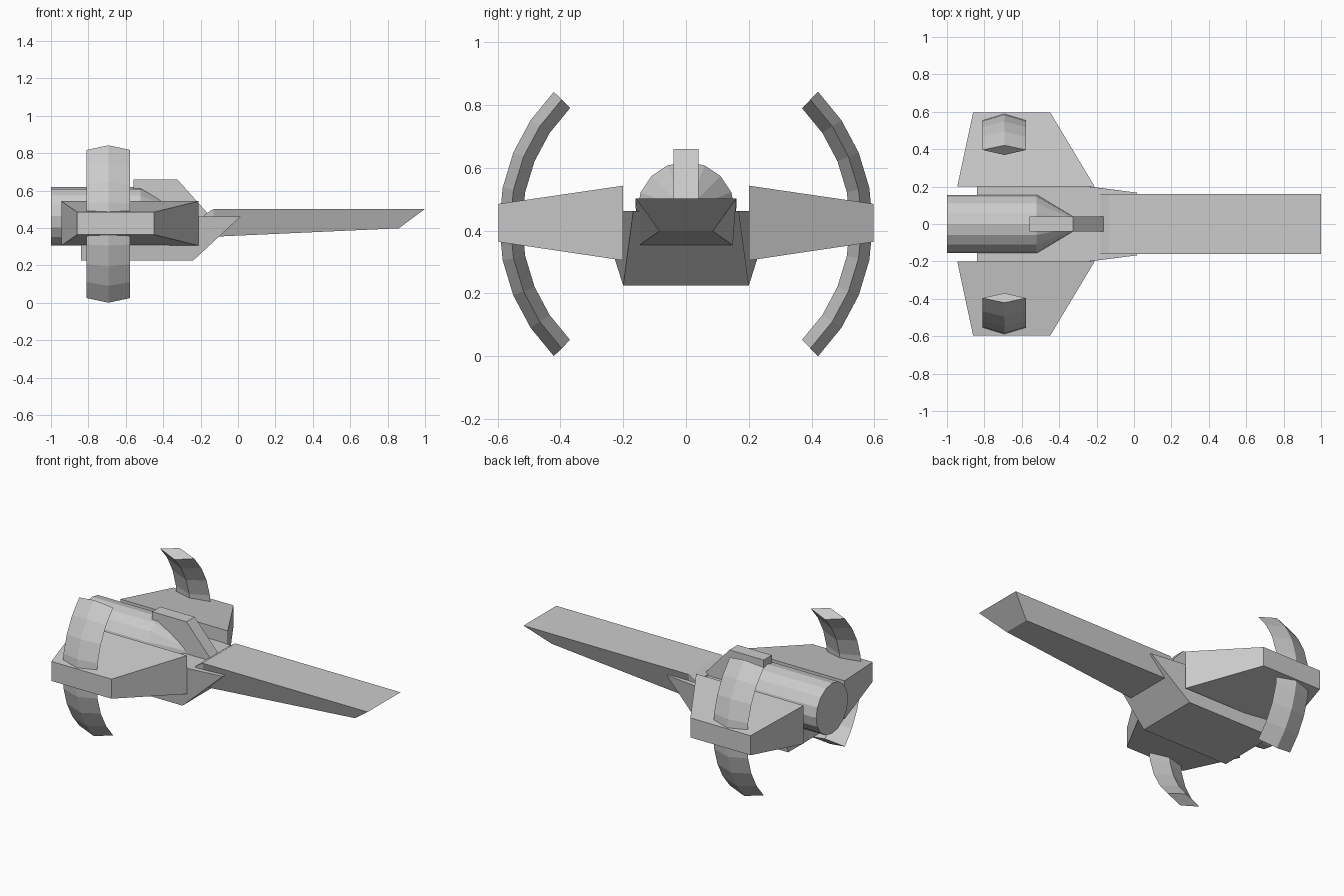
import bpy, bmesh
from math import sin, cos, radians, pi

if "Cube" in bpy.data.objects:
    bpy.data.objects.remove(bpy.data.objects["Cube"])


def loft(name, rings):
    """Skin a series of matching closed sections and cap both ends."""
    bm = bmesh.new()
    vs = [[bm.verts.new(p) for p in ring] for ring in rings]
    n = len(vs[0])
    for a, b in zip(vs, vs[1:]):
        for i in range(n):
            j = (i + 1) % n
            bm.faces.new((a[i], a[j], b[j], b[i]))
    bm.faces.new(vs[0])
    bm.faces.new(vs[-1][::-1])
    bmesh.ops.recalc_face_normals(bm, faces=bm.faces[:])
    me = bpy.data.meshes.new(name)
    bm.to_mesh(me)
    bm.free()
    ob = bpy.data.objects.new(name, me)
    bpy.context.collection.objects.link(ob)
    return ob


def span(pts):
    """Section from (x, half width, z) points, mirrored over y = 0."""
    return [(x, w, z) for x, w, z in pts] + [(x, -w, z) for x, w, z in reversed(pts)]


# Lower hull: flared box with a raked front
loft("hull", [span([(-0.84, 0.20, 0.225), (-0.84, 0.275, 0.462)]),
              span([(-0.24, 0.20, 0.225), (0.015, 0.168, 0.462)])])

# Long nose with a bevelled rear edge and an undercut tip
loft("nose", [span([(-0.18, 0.15, 0.35), (-0.18, 0.16, 0.47)]),
              span([(-0.13, 0.149, 0.353), (-0.13, 0.16, 0.502)]),
              span([(0.86, 0.085, 0.398), (1.0, 0.16, 0.502)])])

# Engine barrel with a tapered front
N, ZC = 16, 0.463
loft("engine", [[(x, r * cos(2 * pi * i / N), ZC + r * sin(2 * pi * i / N))
                 for i in range(N)]
                for x, r in ((-1.0, 0.156), (-0.52, 0.156), (-0.28, 0.012))])

# Dorsal fin over the engine
fin = [(-0.56, 0.66), (-0.325, 0.66), (-0.155, 0.47), (-0.155, 0.44), (-0.56, 0.44)]
loft("dorsal_fin", [[(x, y, z) for x, z in fin] for y in (-0.04, 0.04)])

for side, label in ((1, "left"), (-1, "right")):
    # Stub wing: tapered block
    loft(label + "_wing",
         [[(x0, side * y, z0), (x1, side * y, z0), (x1, side * y, z1), (x0, side * y, z1)]
          for y, x0, x1, z0, z1 in ((0.20, -0.945, -0.21, 0.305, 0.543),
                                    (0.597, -0.86, -0.448, 0.364, 0.485))])
    # Curved blade at the wing tip: diamond section swept through 90 degrees
    diamond = [(-0.693, 0.595), (-0.81, 0.56), (-0.693, 0.522), (-0.577, 0.56)]
    arc = []
    for k in range(9):
        a = radians(-45 + 90 * k / 8)
        arc.append([(x, side * r * cos(a), 0.421 + r * sin(a)) for x, r in diamond])
    loft(label + "_blade", arc)
